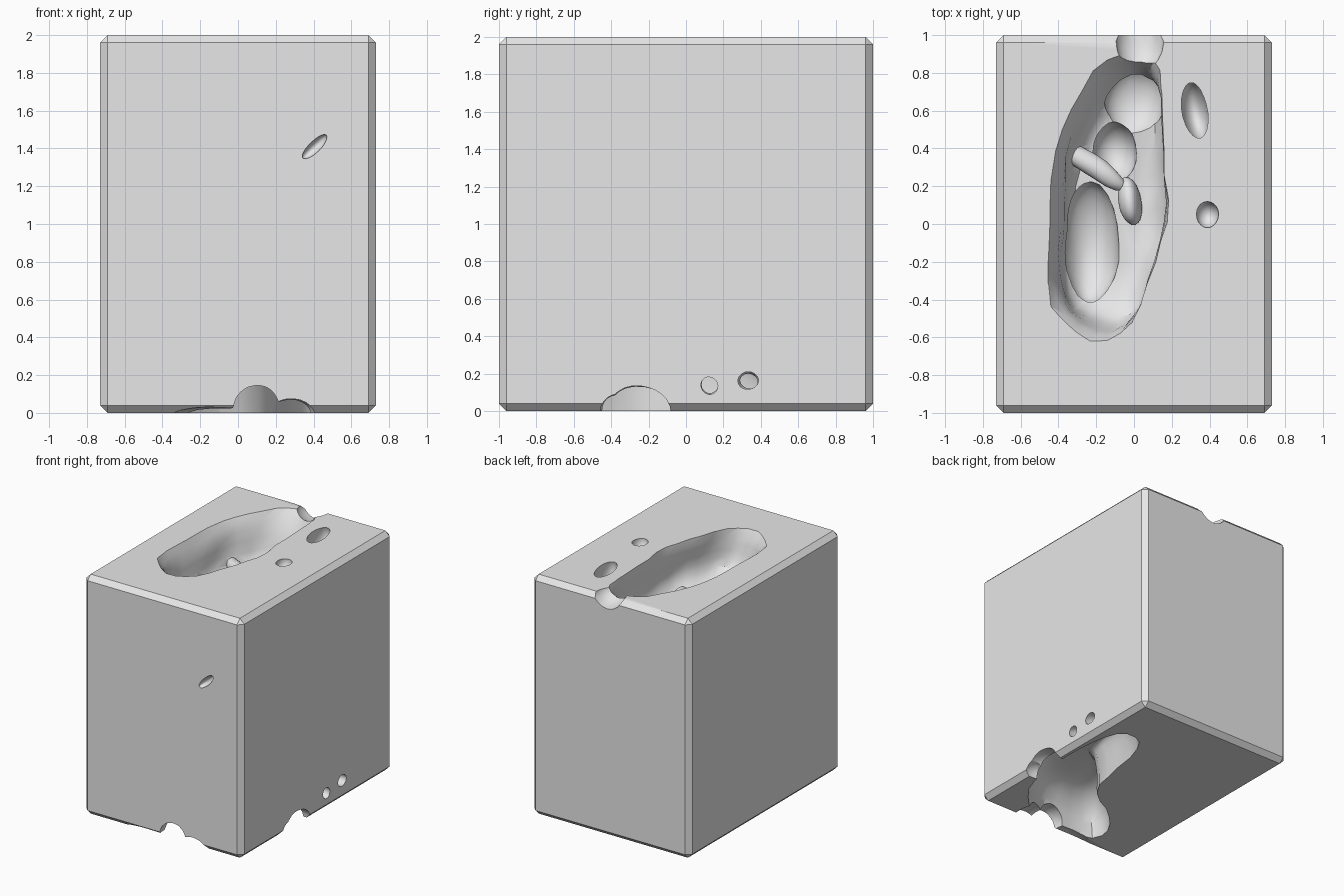
import bpy, bmesh, math
from mathutils import Vector, noise

if "Cube" in bpy.data.objects:
    bpy.data.objects.remove(bpy.data.objects["Cube"])

stone = bpy.data.materials.new("light grey stone")
stone.use_nodes = True
stone.diffuse_color = (0.8, 0.8, 0.8, 1)
stone.node_tree.nodes["Principled BSDF"].inputs["Base Color"].default_value = (0.8, 0.8, 0.8, 1)


def finish(bm, name):
    bmesh.ops.recalc_face_normals(bm, faces=bm.faces)
    mesh = bpy.data.meshes.new(name)
    bm.to_mesh(mesh)
    bm.free()
    mesh.materials.append(stone)
    ob = bpy.data.objects.new(name, mesh)
    bpy.context.collection.objects.link(ob)
    return ob


def apply(ob, mod):
    bpy.context.view_layer.objects.active = ob
    bpy.ops.object.modifier_apply(modifier=mod.name)


def combine(target, other, operation):
    mod = target.modifiers.new("boolean", 'BOOLEAN')
    mod.operation, mod.solver, mod.object = operation, 'EXACT', other
    apply(target, mod)
    bpy.data.objects.remove(other)


def roughen(ob, amount):
    for v in ob.data.vertices:
        v.co += noise.noise_vector(v.co * 5) * amount


def hollow(outline, layers, amount=0.03):
    """Loft an outline through (z, scale, dx, dy) layers into a worn void."""
    centre = sum((Vector(p) for p in outline), Vector((0, 0))) / len(outline)
    bm = bmesh.new()
    rings = []
    for z, scale, dx, dy in layers:
        ring = []
        for p in outline:
            q = centre + (Vector(p) - centre) * scale
            ring.append(bm.verts.new((q.x + dx, q.y + dy, z)))
        rings.append(ring)
    n = len(outline)
    for a, b in zip(rings, rings[1:]):
        for i in range(n):
            j = (i + 1) % n
            bm.faces.new((a[i], a[j], b[j], b[i]))
    for ring in (rings[0], rings[-1]):
        bmesh.ops.poke(bm, faces=[bm.faces.new(ring)])
    ob = finish(bm, "hollow")
    mod = ob.modifiers.new("smooth", 'SUBSURF')
    mod.levels = 1
    apply(ob, mod)
    roughen(ob, amount)
    return ob


def pit(centre, radii, tilt=(0, 0, 0), amount=0.015):
    """A rough ellipsoid."""
    bpy.ops.mesh.primitive_ico_sphere_add(subdivisions=3, radius=1, location=centre,
                                          rotation=tilt, scale=radii)
    ob = bpy.context.object
    bpy.ops.object.transform_apply(location=True, rotation=True, scale=True)
    ob.data.materials.append(stone)
    roughen(ob, amount)
    return ob


# Chamfered block
bm = bmesh.new()
bmesh.ops.create_cube(bm, size=2)
bmesh.ops.scale(bm, vec=(0.73, 1, 1), verts=bm.verts)
bmesh.ops.translate(bm, vec=(0, 0, 1), verts=bm.verts)
bmesh.ops.bevel(bm, geom=bm.edges[:], offset=0.04, segments=1, affect='EDGES')
block = finish(bm, "stone_block")

# Long top cavity with a sloping left wall and an undercut right wall
top = [(-.45, -.44), (-.30, -.56), (-.12, -.61), (.0, -.52), (.07, -.3), (.16, -.1),
       (.18, .1), (.14, .4), (.18, .7), (.1, .87), (-.05, .9), (-.2, .8),
       (-.33, .6), (-.42, .4), (-.42, .1), (-.44, -.15)]
combine(block, hollow(top, [(2.15, 1.2, -.03, 0), (2.0, 1.03, -.01, 0), (1.9, .94, .02, -.01),
                            (1.75, .92, .05, -.02), (1.62, .8, .03, -.04)]), 'DIFFERENCE')

# Deeper pockets in the cavity floor
for c, r in [((-.23, -.1, 1.62), (.15, .32, .16)), ((-.1, .38, 1.62), (.12, .16, .16)),
             ((0, .65, 1.7), (.16, .2, .14))]:
    combine(block, pit(c, r), 'DIFFERENCE')

# Rib left standing across the cavity
for c, r, turn in [((-.24, .32, 1.68), (.24, .06, .06), -.6),
                   ((-.02, .12, 1.64), (.06, .13, .11), .2)]:
    combine(block, pit(c, r, (0, 0, turn)), 'UNION')

# Worn channel through the back rim, pits on top and a chip on the front
for c, r, tilt in [((.03, 1.0, 2.02), (.13, .2, .12), (0, 0, 0)),
                   ((0, 1.02, 2.03), (.3, .1, .05), (0, 0, 0)),
                   ((.32, .6, 1.95), (.07, .16, .16), (0, 0, .15)),
                   ((.39, .05, 1.99), (.06, .07, .08), (0, 0, 0)),
                   ((.40, -1, 1.41), (.09, .05, .03), (0, -.75, 0))]:
    combine(block, pit(c, r, tilt, .01), 'DIFFERENCE')

# Undermined base behind the front right corner
base = [(-.35, -.9), (-.36, -.72), (-.2, -.52), (.02, -.42), (.2, -.22), (.24, .1),
        (.3, .45), (.45, .58), (.6, .52), (.66, .3), (.66, 0), (.66, -.35),
        (.58, -.62), (.4, -.82), (.2, -.92), (-.1, -.94)]
combine(block, hollow(base, [(-.12, 1.05, 0, 0), (0, 1, 0, 0), (.1, .97, 0, 0),
                             (.24, .88, 0, 0), (.34, .65, 0, 0)], .02), 'DIFFERENCE')

# Mouths where the base void breaks out at the front and right side
for c, r in [((.1, -.92, .02), (.13, .22, .13)), ((.29, -.95, 0), (.12, .22, .08)),
             ((-.1, -.97, -.02), (.25, .12, .05)),
             ((.68, -.25, 0), (.2, .17, .14)), ((.68, -.37, 0), (.15, .09, .09)),
             ((.68, .13, .14), (.12, .05, .05)), ((.68, .34, .16), (.14, .06, .05))]:
    combine(block, pit(c, r, amount=.012), 'DIFFERENCE')

bpy.ops.object.select_all(action='DESELECT')
block.select_set(True)
bpy.context.view_layer.objects.active = block
bpy.ops.object.shade_smooth_by_angle(angle=math.radians(35))
